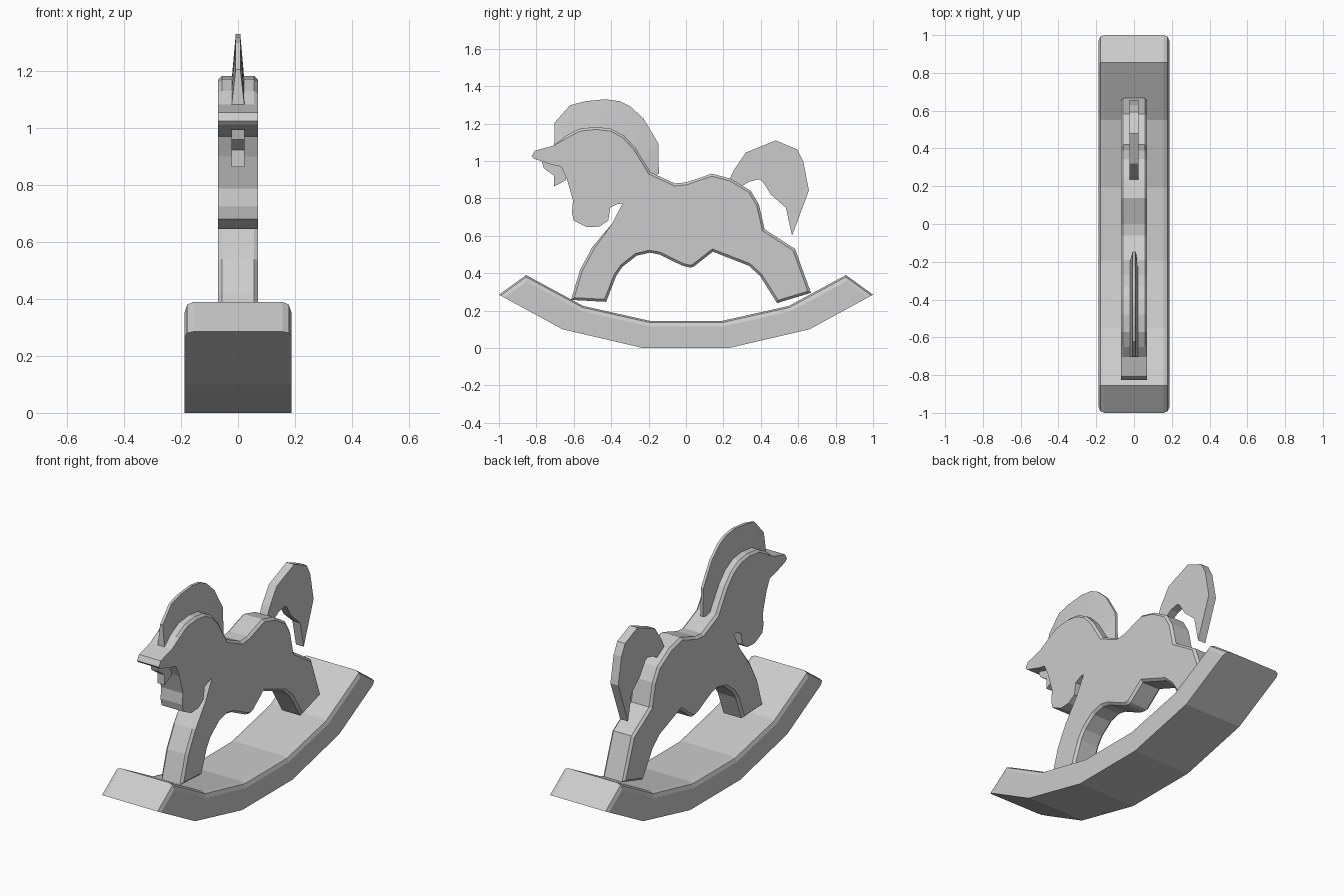
import bpy, bmesh

if "Cube" in bpy.data.objects:
    bpy.data.objects.remove(bpy.data.objects["Cube"])


def finish(bm, name):
    bmesh.ops.recalc_face_normals(bm, faces=bm.faces[:])
    me = bpy.data.meshes.new(name)
    bm.to_mesh(me)
    bm.free()
    ob = bpy.data.objects.new(name, me)
    bpy.context.collection.objects.link(ob)
    return ob


def slab(name, pts, half, soft=(), width=0.0, segs=1):
    """Extrude a (y, z) outline to x = +-half; bevel the rim edges listed in soft."""
    bm = bmesh.new()
    a, b = [[bm.verts.new((s * half, y, z)) for y, z in pts] for s in (-1, 1)]
    n = len(pts)
    bm.faces.new(a)
    bm.faces.new(b[::-1])
    for i in range(n):
        j = (i + 1) % n
        bm.faces.new((a[i], b[i], b[j], a[j]))
    bmesh.ops.recalc_face_normals(bm, faces=bm.faces[:])
    rim = [bm.edges.get((r[i], r[(i + 1) % n])) for i in soft for r in (a, b)]
    if rim:
        bmesh.ops.bevel(bm, geom=rim, offset=width, offset_type='OFFSET', segments=segs,
                        profile=0.5, affect='EDGES', clamp_overlap=False)
    return finish(bm, name)


# Rocker: half outline mirrored about y = 0
top = [(1.0, .285), (.855, .39), (.55, .225), (.193, .145)]
bottom = [(.23, 0), (.66, .10)]
rocker = top + [(-y, z) for y, z in top[::-1]] + [(-y, z) for y, z in bottom[::-1]] + bottom
slab("rocker", rocker, .187, range(7), .03, 2)

# Horse body: nose, neck, back, hind leg, belly, front leg, jaw
head_top = [(-.825, 1.025), (-.808, 1.055), (-.705, 1.083), (-.65, 1.13), (-.572, 1.172),
            (-.48, 1.182), (-.4, 1.172), (-.33, 1.135), (-.27, 1.07), (-.19, .94)]
back = [(-.06, .88), (0, .885), (.138, .932), (.24, .905), (.345, .842), (.39, .767),
        (.42, .635), (.583, .53), (.668, .295)]
belly = [(.487, .24), (.395, .386), (.335, .44), (.143, .515), (.04, .434), (.02, .43),
         (-.02, .44), (-.142, .5), (-.195, .51), (-.265, .493), (-.34, .434), (-.373, .386),
         (-.427, .247)]
front_leg = [(-.615, .257), (-.566, .418), (-.5, .541), (-.395, .665), (-.34, .772)]
jaw = [(-.365, .77), (-.405, .75), (-.416, .681), (-.464, .649), (-.53, .646), (-.6, .681),
       (-.61, .724), (-.604, .788), (-.636, .90), (-.668, .97), (-.717, .98), (-.813, 1.012)]
body = head_top + back + belly + front_leg + jaw
soft = range(2, len(body) - len(jaw) - 2)
slab("horse_body", body, .07, soft, .013)

# Beard under the muzzle
slab("beard", [(-.77, .995), (-.76, .96), (-.706, .922), (-.706, .863), (-.645, .895),
               (-.62, .95), (-.66, .99)], .023)

# Tail
slab("tail", [(.235, .906), (.255, .95), (.32, 1.045), (.48, 1.11), (.594, 1.062),
              (.627, .998), (.657, .842), (.567, .60), (.534, .75), (.454, .82),
              (.41, .89), (.39, .902), (.34, .89), (.27, .85)], .025)

# Mane: strip of sections, thick at the neck and thin at the outer rim
outer = [(-.702, 1.206), (-.62, 1.298), (-.54, 1.319), (-.432, 1.33), (-.352, 1.319),
         (-.298, 1.292), (-.228, 1.228), (-.148, 1.094), (-.145, .93)]
inner = [(-.705, 1.075), (-.64, 1.11), (-.565, 1.15), (-.48, 1.16), (-.405, 1.15),
         (-.34, 1.115), (-.285, 1.05), (-.245, .98), (-.205, .92)]
bm = bmesh.new()
rings = []
for (oy, oz), (iy, iz) in zip(outer, inner):
    rings.append([bm.verts.new(p) for p in ((-.023, iy, iz), (.023, iy, iz),
                                            (.008, oy, oz), (-.008, oy, oz))])
for r, s in zip(rings, rings[1:]):
    for k in range(4):
        m = (k + 1) % 4
        bm.faces.new((r[k], r[m], s[m], s[k]))
bm.faces.new(rings[0])
bm.faces.new(rings[-1][::-1])
finish(bm, "mane")
